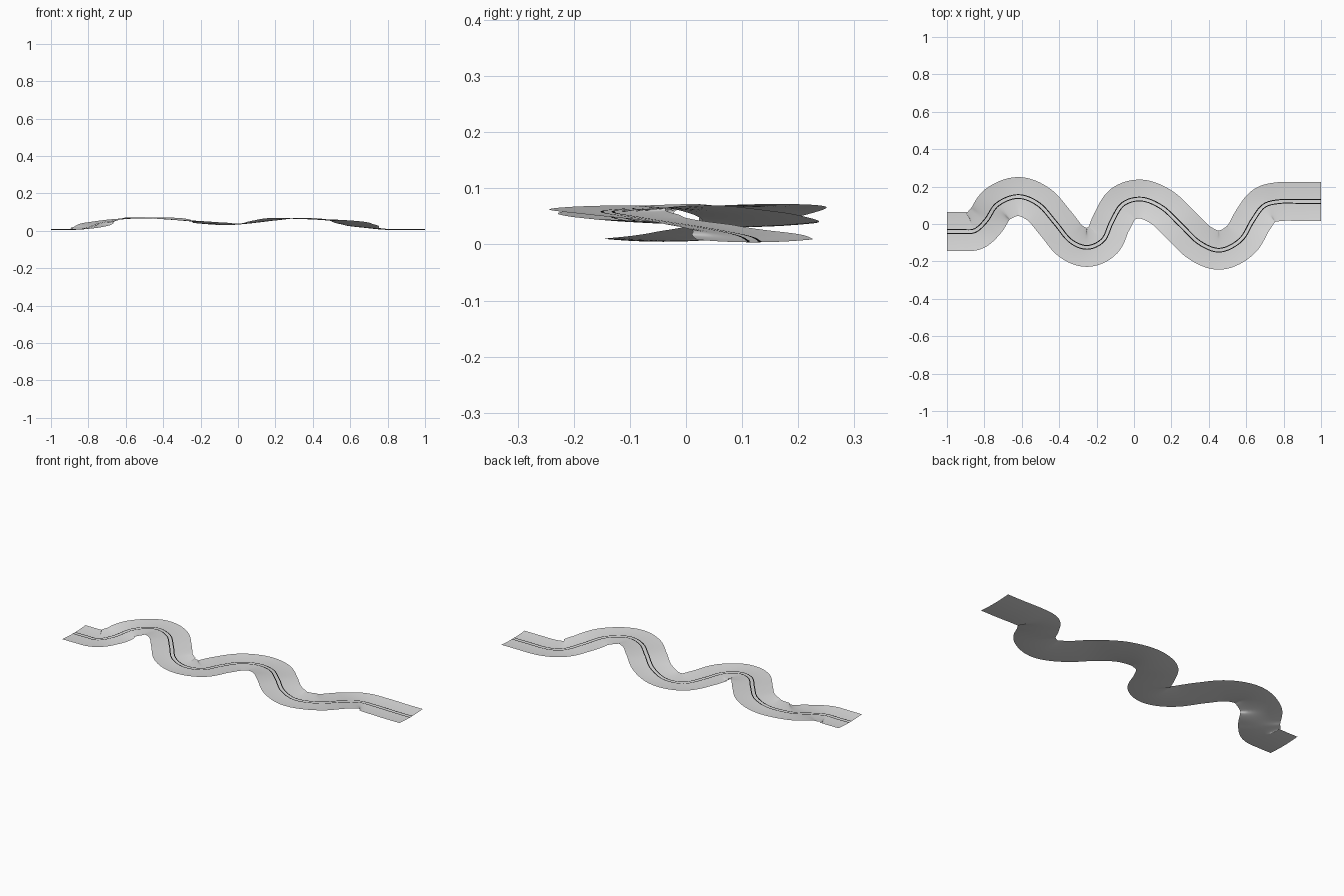
import bpy
import bmesh
from mathutils import Vector

cube = bpy.data.objects.get("Cube")
if cube:
    bpy.data.objects.remove(cube, do_unlink=True)


def material(name, colour):
    mat = bpy.data.materials.new(name)
    mat.use_nodes = True
    mat.diffuse_color = colour
    bsdf = mat.node_tree.nodes["Principled BSDF"]
    bsdf.inputs["Base Color"].default_value = colour
    bsdf.inputs["Roughness"].default_value = 0.8
    return mat


pale_grey = material("pale grey surface", (0.72, 0.72, 0.72, 1))
black = material("black line", (0.005, 0.005, 0.005, 1))

# Centre line of the winding road
PATH = [Vector(p) for p in (
    (-1, -.04, .008), (-.92, -.04, .008), (-.85, -.035, .01), (-.79, .02, .022),
    (-.73, .105, .045), (-.62, .147, .064), (-.51, .105, .07), (-.42, .005, .068),
    (-.34, -.09, .062), (-.25, -.125, .053), (-.165, -.085, .043), (-.12, .01, .038),
    (-.06, .105, .034), (.04, .133, .04), (.15, .088, .055), (.25, -.005, .067),
    (.35, -.1, .066), (.46, -.14, .06), (.57, -.085, .05), (.635, .02, .034),
    (.695, .097, .019), (.78, .12, .009), (.9, .12, .007), (1, .12, .007))]


def smooth_path(points, steps):
    """Catmull-Rom samples with a flat sideways direction at each."""
    pts = [points[0] * 2 - points[1]] + points + [points[-1] * 2 - points[-2]]
    out = []
    for a, b, c, d in zip(pts, pts[1:], pts[2:], pts[3:]):
        for i in range(steps):
            t = i / steps
            out.append(((b * 2) + (c - a) * t + (a * 2 - b * 5 + c * 4 - d) * t**2
                        + (b * 3 - a - c * 3 + d) * t**3) / 2)
    out.append(points[-1].copy())
    frames = []
    for i, p in enumerate(out):
        along = out[min(i + 1, len(out) - 1)] - out[max(i - 1, 0)]
        frames.append((p, Vector((-along.y, along.x, 0)).normalized()))
    return frames


FRAMES = smooth_path(PATH, 8)
HALF = 0.104


def ribbon(name, offsets, lift, mat):
    """Sweep a gently dished strip along the path."""
    bm = bmesh.new()
    rows = []
    for p, side in FRAMES:
        rows.append([bm.verts.new(p + side * o + Vector((0, 0, lift + .005 * (o / HALF)**2 - .003)))
                     for o in offsets])
    for r, s in zip(rows, rows[1:]):
        for j in range(len(offsets) - 1):
            bm.faces.new((r[j], s[j], s[j + 1], r[j + 1])).smooth = True
    mesh = bpy.data.meshes.new(name)
    bm.to_mesh(mesh)
    bm.free()
    mesh.materials.append(mat)
    obj = bpy.data.objects.new(name, mesh)
    bpy.context.collection.objects.link(obj)
    return obj


# Road sheet
ribbon("road_surface", [HALF * (i / 5 - 1) for i in range(11)], 0, pale_grey)

# Pair of painted centre lines
for name, centre in (("left_centre_line", .01), ("right_centre_line", -.01)):
    ribbon(name, [centre - .0025, centre + .0025], .0008, black)
